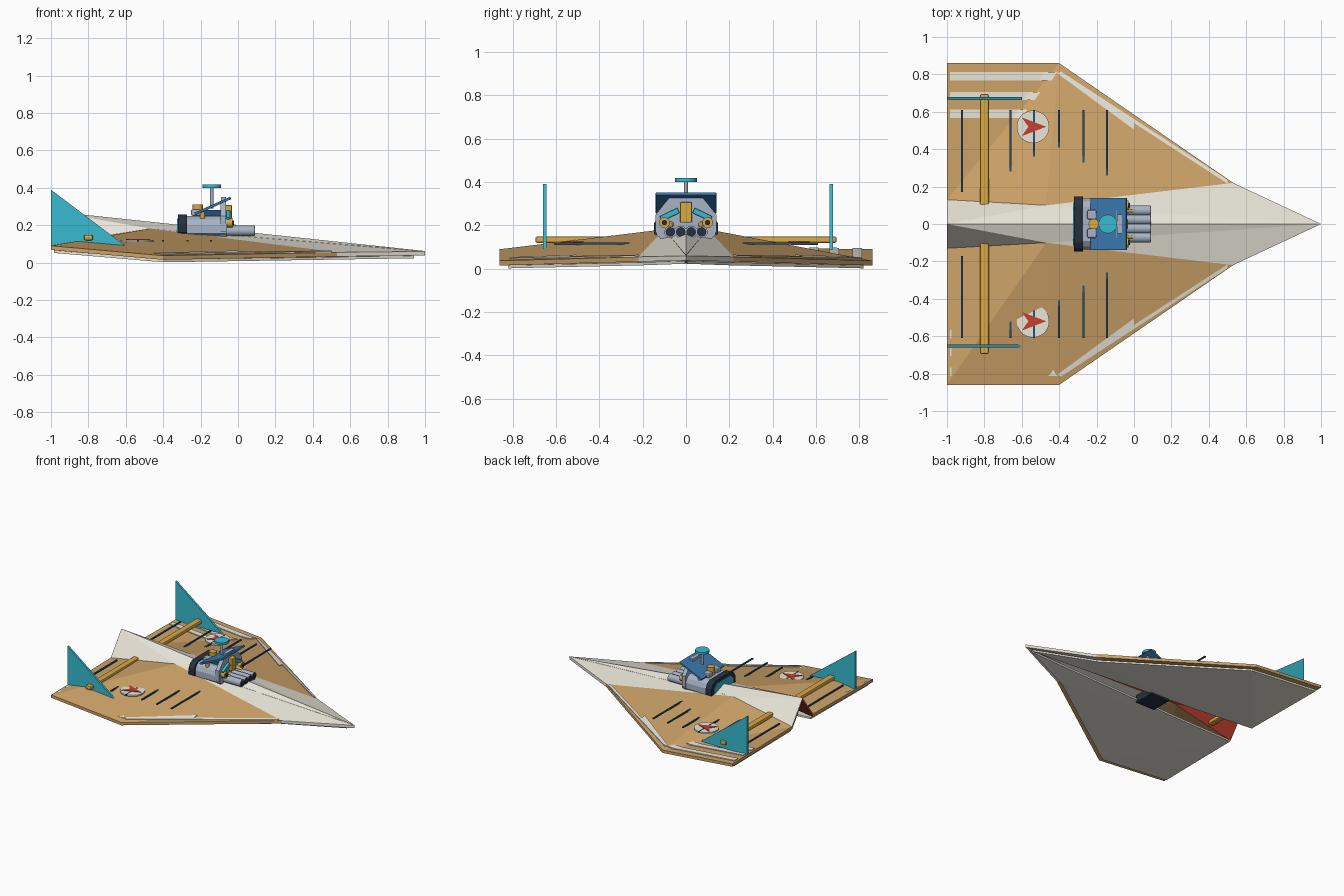
import bpy, bmesh, math
from mathutils import Vector
from mathutils.geometry import barycentric_transform, intersect_point_tri_2d

if "Cube" in bpy.data.objects:
    bpy.data.objects.remove(bpy.data.objects["Cube"])


def mat(name, r, g, b):
    m = bpy.data.materials.new(name)
    m.diffuse_color = (r, g, b, 1)
    m.use_nodes = True
    m.node_tree.nodes["Principled BSDF"].inputs["Base Color"].default_value = m.diffuse_color
    return m


TAN = mat("tan", .62, .37, .14)
WHITE = mat("paper_white", .82, .79, .7)
RED = mat("red", .55, .05, .03)
BLUE = mat("blue", .04, .19, .42)
NAVY = mat("navy", .02, .08, .16)
CYAN = mat("cyan", .04, .5, .64)
GOLD = mat("gold", .7, .4, .06)
STEEL = mat("steel", .38, .45, .56)
DARK = mat("rubber", .02, .03, .05)


def make(name, bm, mats, mirror=False):
    bmesh.ops.recalc_face_normals(bm, faces=bm.faces)
    me = bpy.data.meshes.new(name)
    bm.to_mesh(me)
    bm.free()
    for m in mats:
        me.materials.append(m)
    ob = bpy.data.objects.new(name, me)
    bpy.context.collection.objects.link(ob)
    if mirror:
        mod = ob.modifiers.new("mirror", 'MIRROR')
        mod.use_axis = (False, True, False)
        mod.use_mirror_merge = False
    return ob


def solid(name, pts, faces, push, mats, mirror=False, white_face=None):
    """Faces thickened along the vector push."""
    bm = bmesh.new()
    vs = [bm.verts.new(p) for p in pts]
    fs = [bm.faces.new([vs[i] for i in f]) for f in faces]
    if white_face is not None:
        fs[white_face].material_index = 1
    ext = bmesh.ops.extrude_face_region(bm, geom=fs, use_keep_orig=True)
    bmesh.ops.translate(bm, vec=push, verts=[v for v in ext["geom"] if isinstance(v, bmesh.types.BMVert)])
    return make(name, bm, mats, mirror)


def box(name, c, s, m, bevel=0, rot_y=0, rot_x=0, mirror=False):
    bm = bmesh.new()
    bmesh.ops.create_cube(bm, size=1)
    bmesh.ops.scale(bm, vec=s, verts=bm.verts)
    if bevel:
        bmesh.ops.bevel(bm, geom=bm.edges[:], offset=bevel, segments=2, profile=.5, affect='EDGES')
    for v in bm.verts:
        p = v.co.copy()
        p = Vector((p.x, p.y * math.cos(rot_x) - p.z * math.sin(rot_x), p.y * math.sin(rot_x) + p.z * math.cos(rot_x)))
        v.co = Vector((p.x * math.cos(rot_y) + p.z * math.sin(rot_y), p.y,
                       -p.x * math.sin(rot_y) + p.z * math.cos(rot_y))) + Vector(c)
    return make(name, bm, [m], mirror)


def rod(name, a, b, r, m, r2=None, mirror=False, n=20):
    a, b = Vector(a), Vector(b)
    bm = bmesh.new()
    bmesh.ops.create_cone(bm, cap_ends=True, segments=n, radius1=r, radius2=r if r2 is None else r2, depth=(b - a).length)
    q = (b - a).to_track_quat('Z', 'Y')
    for v in bm.verts:
        v.co = q @ v.co + (a + b) / 2
    for f in bm.faces:
        f.smooth = len(f.verts) == 4
    for e in bm.edges:
        e.smooth = all(len(f.verts) == 4 for f in e.link_faces)
    return make(name, bm, [m], mirror)


# Folded wing sheets: nose, lead corner, tip, rear tip, rear root, fold peak
WING = [(1, 0, .06), (.53, .22, .055), (-.4, .86, .037), (-1, .86, .09), (-1, .13, .1), (-.47, .1, .182)]
FRONT = [(5, 0, 1), (5, 1, 2)]
VALLEY = FRONT + [(5, 2, 4), (2, 3, 4)]   # far side creases tip to rear root
RIDGE = FRONT + [(5, 2, 3), (5, 3, 4)]    # near side creases peak to rear tip
solid("far_wing_upper_sheet", WING, VALLEY, (0, 0, -.022), [TAN, WHITE], False, 0)
solid("near_wing_upper_sheet", [(x, -y, z) for x, y, z in WING], RIDGE, (0, 0, -.022), [TAN, WHITE], False, 0)
# Flat white underside sheet
under = [(.94, .005, .037), (.5, .2, .03), (-.4, .82, .016), (-.985, .82, .066), (-.985, .12, .072), (-.47, .09, .058)]
solid("wing_lower_sheet", under, VALLEY, (0, 0, -.014), [WHITE], True)

# Raised centre fold, white outside and red inside
KEEL = [(1, 0, .062), WING[5], WING[4], (-1, 0, .275)]
solid("centre_fold", KEEL, [(0, 1, 3), (1, 2, 3)], (0, 0, -.01), [WHITE], True)
solid("centre_fold_lining", [(x, y, z - .012) for x, y, z in KEEL], [(0, 1, 3), (1, 2, 3)], (0, 0, -.012), [RED], True)


def wing_z(x, y):
    p = Vector((x, y, 0))
    for t in VALLEY:
        tri = [Vector(WING[i]) for i in t]
        flat = [Vector((v.x, v.y, 0)) for v in tri]
        if intersect_point_tri_2d(p, *flat):
            return barycentric_transform(p, *flat, *tri).z
    return .06


def strip(name, a0, a1, b0, b1, m, n=8):
    """Thin painted strip between edge a0-a1 and edge b0-b1, laid on the wing."""
    pts = []
    for i in range(n + 1):
        for p, q in ((a0, a1), (b0, b1)):
            v = Vector(p).lerp(Vector(q), i / n)
            pts.append((v.x, v.y, wing_z(v.x, v.y) + .006))
    solid(name, pts, [(2 * i, 2 * i + 1, 2 * i + 3, 2 * i + 2) for i in range(n)], (0, 0, -.012), [m], True)


# Painted stripes and leading edge bands
for i, (y, x1) in enumerate([(.79, -.41), (.685, -.5), (.59, -.57)]):
    strip(f"wing_stripe_{i}", (-.985, y - .022), (x1 - .03, y - .022), (-.985, y + .022), (x1, y + .022), WHITE)
strip("leading_edge_band", (-.41, .805), (.5, .216), (-.39, .815), (.5, .236), WHITE)
strip("leading_edge_wedge", (-.41, .805), (0, .505), (-.39, .81), (0, .54), WHITE)

# Thin level battens partly sunk in the wing
for i, (x, y0) in enumerate([(-.92, .17), (-.66, .28), (-.535, .36), (-.4, .41), (-.27, .33), (-.145, .26)]):
    box(f"batten_{i}", (x, (y0 + .61) / 2, .117), (.011, .61 - y0, .009), NAVY, mirror=True)

# Roundels with arrows
rod("roundel", (-.54, .52, .11), (-.54, .52, .121), .087, WHITE, mirror=True, n=40)
arrow = [(-.6, .57, .125), (-.47, .52, .125), (-.6, .47, .125), (-.565, .52, .125)]
solid("roundel_arrow", arrow, [(0, 1, 3), (1, 2, 3)], (0, 0, -.006), [RED], True)

# Fins and crossbar
for side, y in (("near", -.66), ("far", .662)):
    fin = [(-1, y, .088), (-1, y, .39), (-.6, y, .088)]
    solid(side + "_tail_fin", fin, [(0, 1, 2)], (0, .016, 0), [CYAN])
box("tail_crossbar", (-.8, 0, .134), (.048, 1.39, .03), GOLD, .009)


def arch(name, x0, x1, prof, m):
    pts = [(x0, y, z) for y, z in prof] + [(x0, -y, z) for y, z in reversed(prof)]
    return solid(name, pts, [tuple(range(len(pts)))], (x1 - x0, 0, 0), [m])


# Engine housing straddling the fold
arch("engine_body", -.28, -.06, [(.115, .14), (.135, .155), (.135, .2), (.12, .23), (.09, .25)], STEEL)
arch("engine_rear_band", -.32, -.272, [(.125, .15), (.147, .16), (.147, .21), (.13, .24), (.1, .257)], DARK)
arch("engine_rear_panel", -.325, -.318, [(.1, .15), (.115, .165), (.115, .205), (.08, .235)], CYAN)
arch("engine_bulkhead", -.093, -.063, [(.12, .14), (.14, .17), (.14, .25), (.1, .3), (.075, .33)], STEEL)
box("bulkhead_post", (-.078, 0, .325), (.028, .1, .05), STEEL)
box("belly_block", (-.17, 0, .055), (.17, .17, .06), DARK, .006)

# Exhaust pipes with dark mouths
for i in range(4):
    y = -.072 + i * .048
    rod(f"exhaust_pipe_{i}", (-.07, y, .17), (.088, y, .17), .028, STEEL)
    rod(f"exhaust_mouth_{i}", (.08, y, .17), (.091, y, .17), .022, DARK)

# Machinery on the bulkhead
box("control_block", (-.05, 0, .26), (.035, .055, .095), GOLD, .005)
box("cyan_brace", (-.052, .075, .25), (.022, .09, .026), CYAN, .004, rot_x=-.45, mirror=True)
rod("gold_valve", (-.07, .1, .213), (-.03, .1, .213), .025, GOLD, mirror=True)
rod("valve_hub", (-.03, .1, .213), (-.022, .1, .213), .012, DARK, mirror=True)
rod("feed_nozzle", (-.06, .07, .205), (.0, .07, .19), .013, GOLD, .007, mirror=True)
box("deck_housing", (-.16, 0, .262), (.14, .13, .04), NAVY, .006)
rod("deck_cap", (-.215, 0, .25), (-.215, 0, .31), .028, GOLD)
box("deck_petal", (-.225, .05, .268), (.05, .05, .035), STEEL, .008, mirror=True)
rod("deck_post", (-.19, .1, .235), (-.19, .1, .275), .014, GOLD, mirror=True)

# Tilted panel and mast with disc
box("tilted_panel", (-.135, 0, .303), (.21, .28, .014), BLUE, .003, rot_y=-.42)
rod("mast", (-.14, 0, .29), (-.14, 0, .405), .009, STEEL)
rod("mast_disc", (-.14, 0, .4), (-.14, 0, .418), .05, CYAN, n=32)
